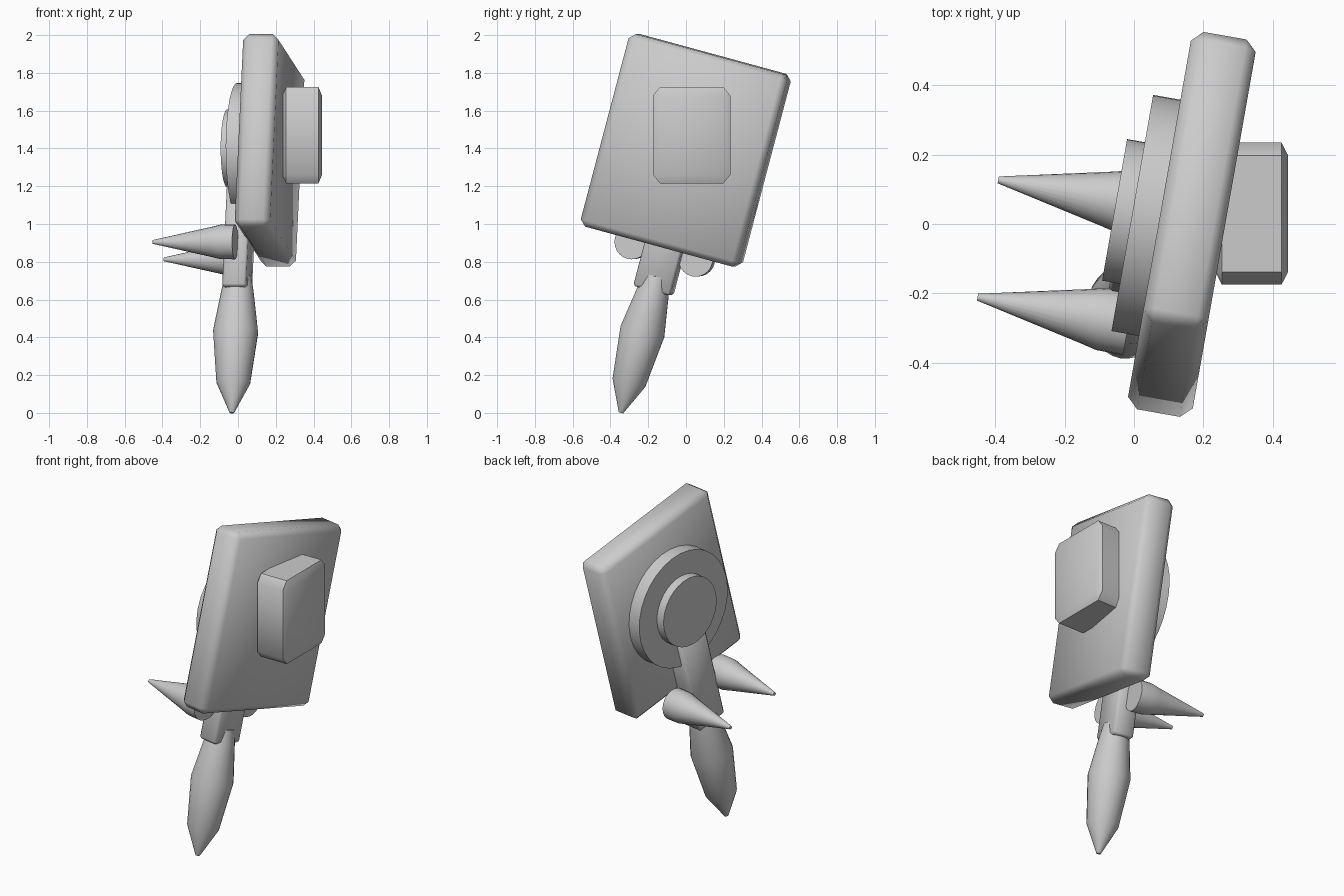
import bpy, bmesh
from math import radians, sin, cos, pi
from mathutils import Matrix, Vector

cube = bpy.data.objects.get("Cube")
if cube:
    bpy.data.objects.remove(cube, do_unlink=True)

grey = bpy.data.materials.new("light_grey")
grey.use_nodes = True
COLOUR = (0.6, 0.6, 0.6, 1)
grey.diffuse_color = COLOUR
grey.node_tree.nodes["Principled BSDF"].inputs["Base Color"].default_value = COLOUR

# Leaning frame: x is the slab normal, z runs up the handle
LEAN = (Matrix.Translation((0.005, 0.03, 1.4))
        @ Matrix.Rotation(radians(-10), 4, 'Z')
        @ Matrix.Rotation(radians(-15), 4, 'X'))
ALONG_X = Matrix.Rotation(pi / 2, 4, 'Y')


def finish(name, bm, matrix, angle):
    bmesh.ops.recalc_face_normals(bm, faces=bm.faces)
    mesh = bpy.data.meshes.new(name)
    bm.transform(matrix)
    bm.to_mesh(mesh)
    bm.free()
    mesh.materials.append(grey)
    obj = bpy.data.objects.new(name, mesh)
    bpy.context.collection.objects.link(obj)
    bpy.ops.object.select_all(action='DESELECT')
    obj.select_set(True)
    bpy.context.view_layer.objects.active = obj
    bpy.ops.object.shade_smooth_by_angle(angle=radians(angle))


def box(name, centre, size, bevel, matrix, scaled=False):
    """Chamfered box; scaled stretches the chamfer with the box."""
    bm = bmesh.new()
    bmesh.ops.create_cube(bm, size=1)
    stretch = Matrix.Diagonal((*size, 1))
    if not scaled:
        bm.transform(stretch)
    bmesh.ops.bevel(bm, geom=bm.edges[:], offset=bevel, segments=1,
                    affect='EDGES', clamp_overlap=True)
    if scaled:
        bm.transform(stretch)
    finish(name, bm, matrix @ Matrix.Translation(centre), 50)


def lathe(name, profile, matrix, sides=24):
    """Closed round body from (height, radius) pairs."""
    bm = bmesh.new()
    rings = []
    for z, r in profile:
        turn = [2 * pi * i / sides for i in range(sides)]
        rings.append([bm.verts.new((r * cos(a), r * sin(a), z)) for a in turn])
    for low, high in zip(rings, rings[1:]):
        for i in range(sides):
            j = (i + 1) % sides
            bm.faces.new((low[i], low[j], high[j], high[i]))
    bm.faces.new(rings[0])
    bm.faces.new(rings[-1])
    finish(name, bm, matrix, 30)


# Main slab and the upright block on its outer face
box("slab", (0.165, 0, -0.01), (0.19, 0.88, 1.055), 0.032, LEAN)
box("side_block", (0.34, 0.03, 1.47), (0.21, 0.41, 0.51), 0.09,
    Matrix.Identity(4), scaled=True)

# Stacked discs on the inner face
lathe("large_disc", [(-0.01, 0.347), (0.08, 0.347)], LEAN @ ALONG_X, 32)
lathe("small_disc", [(-0.062, 0.208), (0, 0.208)], LEAN @ ALONG_X, 32)

# Handle bar and pointed grip
box("handle_bar", (0.025, 0, -0.485), (0.128, 0.205, 0.59), 0.012, LEAN)
lathe("pointed_grip", [(-1.449, 0.012), (-1.284, 0.09), (-1.004, 0.12),
                       (-0.776, 0.085), (-0.7, 0.07)],
      LEAN @ Matrix.Translation((0.028, 0, 0)))

# Pair of spikes either side of the bar
for side, label in ((-1, "front"), (1, "rear")):
    lathe(label + "_spike", [(-0.408, 0.01), (-0.09, 0.08), (-0.045, 0.091),
                             (0.035, 0.092)],
          LEAN @ Matrix.Translation((0, side * 0.178, -0.56)) @ ALONG_X)
